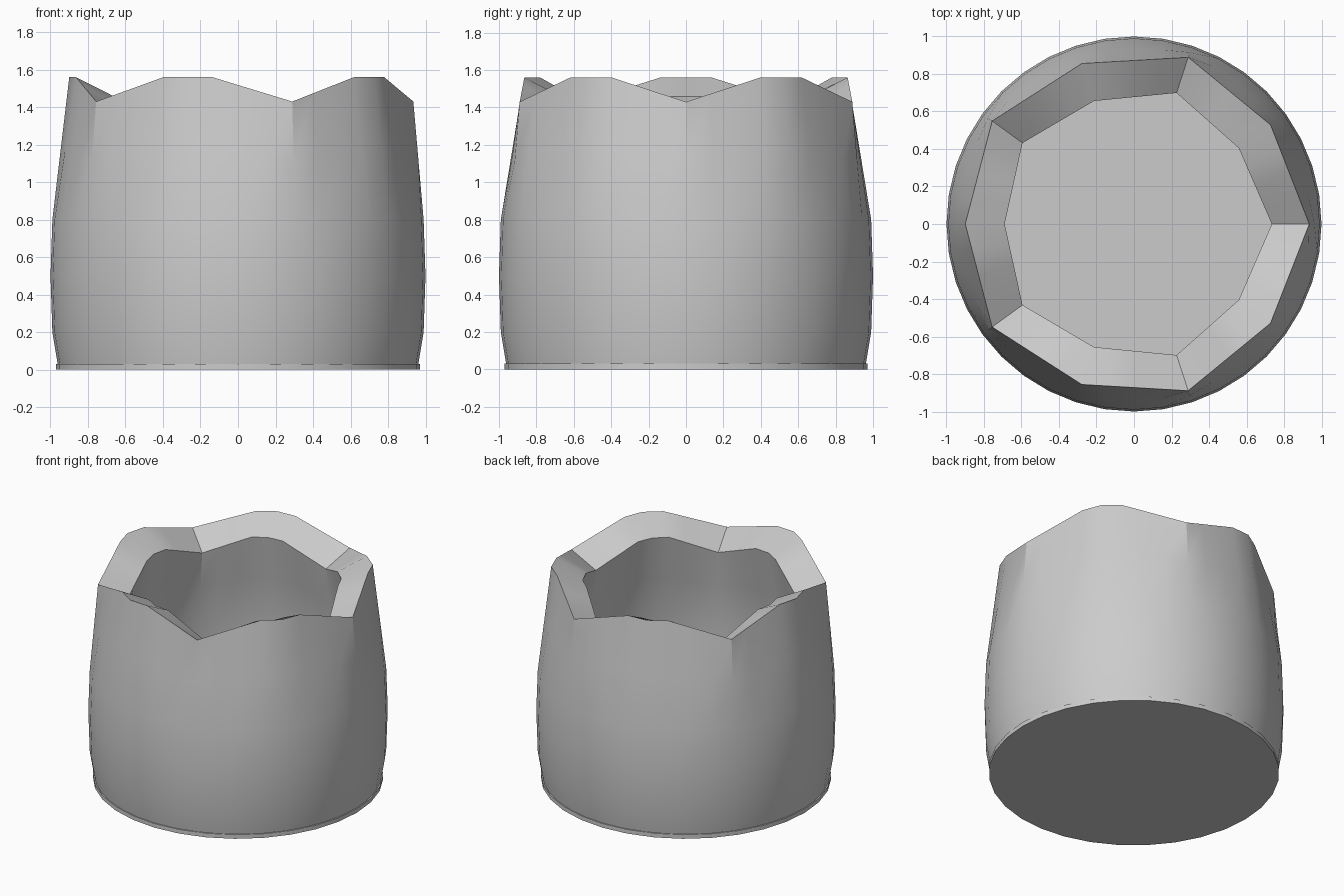
import bpy
import bmesh
from math import sin, cos, pi, radians
from mathutils import Vector

cube = bpy.data.objects.get("Cube")
if cube:
    bpy.data.objects.remove(cube)

grey = bpy.data.materials.new("plain grey")
grey.use_nodes = True
colour = (0.6, 0.6, 0.6, 1)
grey.diffuse_color = colour
grey.node_tree.nodes["Principled BSDF"].inputs["Base Color"].default_value = colour

COLUMNS = 40


def finish(bm, name):
    bmesh.ops.recalc_face_normals(bm, faces=bm.faces)
    mesh = bpy.data.meshes.new(name)
    bm.to_mesh(mesh)
    bm.free()
    obj = bpy.data.objects.new(name, mesh)
    bpy.context.collection.objects.link(obj)
    mesh.materials.append(grey)
    return obj


def circle(radius, z):
    return [Vector((radius * cos(2 * pi * i / COLUMNS), radius * sin(2 * pi * i / COLUMNS), z))
            for i in range(COLUMNS)]


def crown(low_radius, high_radius, low_z, high_z):
    """Ten-sided rim with five dips and five flat-topped peaks."""
    corners = []
    for k in range(10):
        r = high_radius if k % 2 else low_radius
        corners.append(Vector((r * cos(k * pi / 5), r * sin(k * pi / 5), 0)))
    ring = []
    for i in range(COLUMNS):
        k, step = divmod(i, 4)
        p = corners[k].lerp(corners[(k + 1) % 10], step / 4)
        toward_peak = step / 4 if k % 2 == 0 else 1 - step / 4
        p.z = low_z + (high_z - low_z) * min(1, toward_peak / 0.75)
        ring.append(p)
    return ring


def blend(a, b, t):
    return [p.lerp(q, t) for p, q in zip(a, b)]


# Thick shell: up the outside, over the sloping rim, down the inside
outer_rim = crown(0.935, 0.9, 1.43, 1.56)
inner_rim = crown(0.735, 0.69, 1.33, 1.46)
outer_belly = circle(0.99, 0.8)
inner_belly = circle(0.8, 0.8)
rings = [circle(0.96, 0.02), circle(0.99, 0.2), circle(1.0, 0.5), outer_belly,
         blend(outer_belly, outer_rim, 0.5), outer_rim, inner_rim,
         blend(inner_rim, inner_belly, 0.5), inner_belly,
         circle(0.8, 0.4), circle(0.77, 0.02)]

bm = bmesh.new()
loops = [[bm.verts.new(p) for p in ring] for ring in rings]
for a, b in zip(loops, loops[1:] + loops[:1]):
    for i in range(COLUMNS):
        j = (i + 1) % COLUMNS
        bm.faces.new((a[i], a[j], b[j], b[i]))
shell = finish(bm, "cup_shell")

# Thin base plate that also closes the inside floor
bm = bmesh.new()
bmesh.ops.create_cone(bm, cap_ends=True, segments=32, radius1=0.97, radius2=0.97, depth=0.03)
bmesh.ops.translate(bm, verts=bm.verts, vec=(0, 0, 0.015))
base = finish(bm, "base_plate")

# Smooth sides with crisp rim edges
bpy.ops.object.select_all(action="DESELECT")
for obj in (shell, base):
    obj.select_set(True)
bpy.context.view_layer.objects.active = shell
bpy.ops.object.shade_smooth_by_angle(angle=radians(30))
